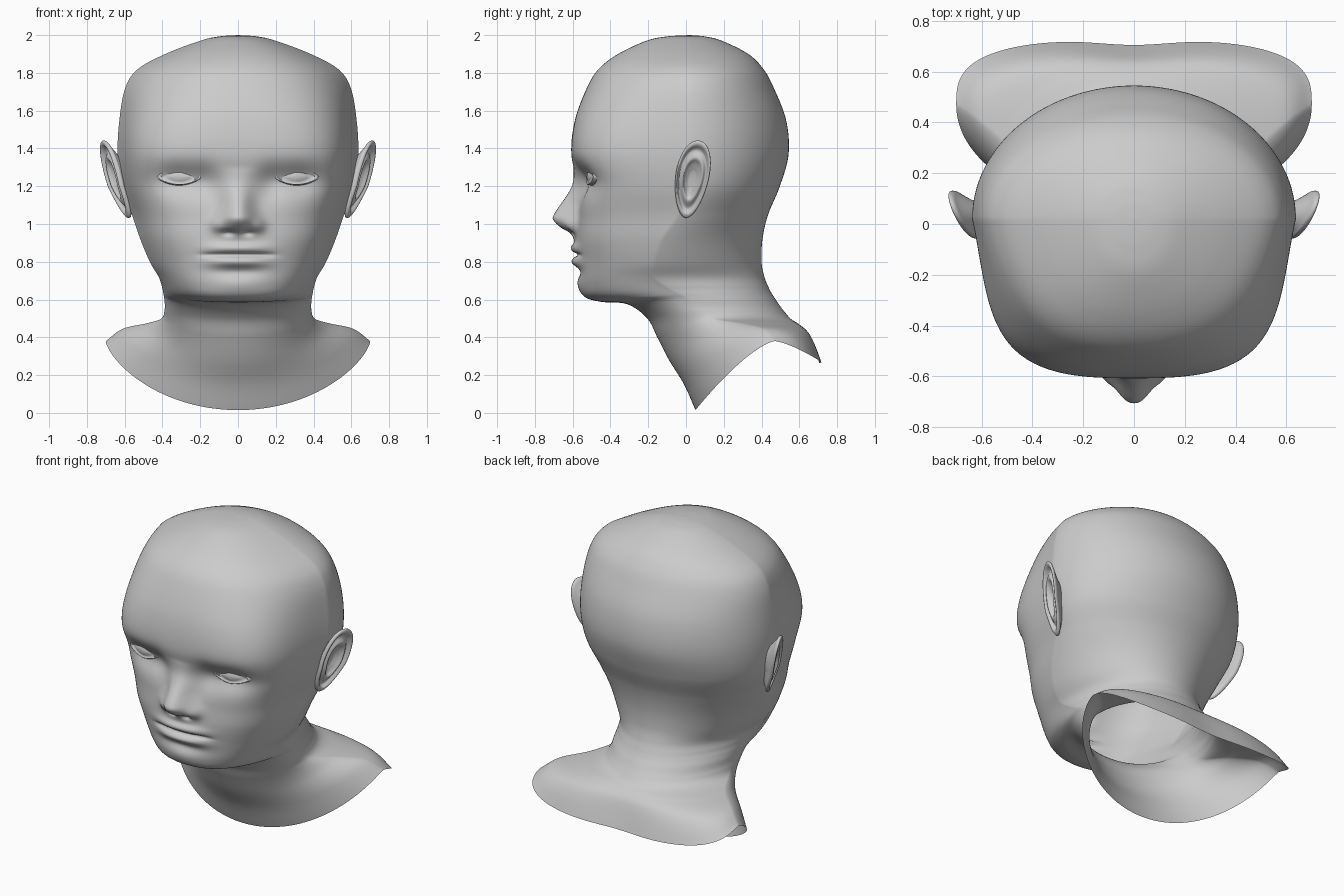
import bpy, bmesh
from math import sin, cos, pi, exp

if "Cube" in bpy.data.objects:
    bpy.data.objects.remove(bpy.data.objects["Cube"])

SIDES, SUB = 240, 14


def catmull(p, q, r, s, t):
    """Smooth interpolation of tuples between q and r."""
    return [0.5 * (2*b + (c-a)*t + (2*a-5*b+4*c-d)*t*t + (3*b-a-3*c+d)*t**3)
            for a, b, c, d in zip(p, q, r, s)]


def smooth_path(keys, sub):
    """Fill in a list of key tuples with smooth steps."""
    ext = [[2*a - b for a, b in zip(keys[0], keys[1])], *keys,
           [2*a - b for a, b in zip(keys[-1], keys[-2])]]
    out = [catmull(*ext[k:k + 4], j / sub) for k in range(len(keys) - 1) for j in range(sub)]
    return out + [keys[-1]]


def bell(v, centre, width, power=2):
    return exp(-abs((v - centre) / width) ** power)


def ramp(v, lo, hi):
    """Smooth step from 0 at lo to 1 at hi."""
    t = min(1, max(0, (v - lo) / (hi - lo)))
    return t * t * (3 - 2 * t)


def loft(name, rings, mirrored, start=None, end=None):
    """Skin a list of closed rings, with optional end points."""
    bm = bmesh.new()
    vs = [[bm.verts.new(p) for p in ring] for ring in rings]
    n = len(rings[0])
    for a, b in zip(vs, vs[1:]):
        for i in range(n):
            j = (i + 1) % n
            bm.faces.new((a[i], a[j], b[j], b[i]))
    for point, ring in ((start, vs[0]), (end, vs[-1])):
        if point:
            c = bm.verts.new(point)
            for i in range(n):
                bm.faces.new((c, ring[i], ring[(i + 1) % n]))
    bmesh.ops.recalc_face_normals(bm, faces=bm.faces)
    me = bpy.data.meshes.new(name)
    bm.to_mesh(me)
    bm.free()
    me.shade_smooth()
    ob = bpy.data.objects.new(name, me)
    bpy.context.collection.objects.link(ob)
    if mirrored:
        ob.modifiers.new("mirror", 'MIRROR')


# Skull sections: z, half width, front y, back y
SKULL = [(2, .002, .018, .022), (1.993, .1, -.1, .1), (1.97, .2, -.21, .19), (1.9, .385, -.36, .33),
         (1.82, .53, -.463, .41), (1.72, .597, -.525, .465), (1.55, .628, -.588, .53),
         (1.37, .637, -.607, .543), (1.2, .615, -.57, .497), (1.05, .562, -.57, .435),
         (.92, .517, -.58, .405), (.8, .467, -.572, .4)]
# Jaw, neck and bust sections: side x, y, z, front y, z, back y
NECK = [(.42, -.17, .72, -.562, .68, .415), (.402, -.1, .665, -.535, .615, .437),
        (.395, -.04, .63, -.45, .588, .455), (.39, .01, .6, -.31, .575, .475),
        (.388, .06, .55, -.205, .5, .51), (.405, .15, .5, -.152, .4, .555),
        (.48, .29, .475, -.09, .28, .605), (.61, .41, .445, -.01, .15, .66),
        (.7, .47, .38, .05, .015, .725)]
KEYS = [(x, .02 - .19 * ramp(z, 1.2, .8), z, f, z, b) for z, x, f, b in SKULL] + NECK

# Nose: z and height of the bridge, tip and base
NOSE = smooth_path([(1.3, 0), (1.2, .035), (1.06, .124), (1.02, .13), (.98, .085), (.95, .033), (.9, 0)], 8)


def nose_height(z):
    for (z0, v0), (z1, v1) in zip(NOSE, NOSE[1:]):
        if z1 <= z <= z0:
            return v0 + (v1 - v0) * (z0 - z) / (z0 - z1)
    return 0


def face_relief(x, z):
    """How far the face comes forward at (x, z)."""
    x = abs(x)
    d = nose_height(z) * bell(x, 0, .075 + .022 * ramp(z, 1.12, 1), 2.3)
    d += .022 * bell(x, .108, .035) * bell(z, .99, .035)     # nostril wings
    d -= .025 * bell(x, .05, .025) * bell(z, .953, .014)     # nostrils
    d -= .05 * bell(x, .31, .14) * bell(z, 1.235, .08)       # eye sockets
    d -= .028 * bell(x, .17, .07) * bell(z, 1.22, .09)       # inner eye corners
    lips = .032 * bell(z, .872, .03) + .034 * bell(z, .8, .03)
    d += bell(x, 0, .155, 2.6) * lips
    d -= .02 * bell(x, 0, .185, 6) * bell(z, .837, .01)      # mouth line
    d -= .012 * bell(x, 0, .13) * bell(z, .745, .028)        # below the lip
    d += .012 * bell(x, 0, .13) * bell(z, .675, .045)        # chin
    return d


def section(key):
    xs, ys, zs, yf, zf, yb = key
    zb = zs - 8 * max(0, .5 - zs) ** 2
    front_power = 2 + bell(zs, 1.35, .33 if zs > 1.35 else .5)
    bust = ramp(zs, .53, .4)
    ring = []
    for i in range(SIDES):
        s, c = sin(2 * pi * i / SIDES), cos(2 * pi * i / SIDES)
        p = front_power if c > 0 else 2 + bust
        r = (abs(s)**p + abs(c)**p) ** (-1 / p)
        t = min(1, abs(c) * r)
        ye, ze = (yf, zf) if c > 0 else (yb, zb)
        x, y, z = xs * s * r, ys + (ye - ys) * t, zs + (ze - zs) * t ** 1.4
        if c > 0:
            x *= 1 - .22 * t * (1 - t) * ramp(zs, .5, .75)
            y -= face_relief(x, z) * ramp(y, -.2, -.4) * ramp(z, .57, .63)
        else:
            y -= .02 * bust * bell(x, 0, .2)
        ring.append((x, y, z))
    return ring


# Head, neck and shoulders as one open shell
loft("head_and_neck", [section(k) for k in smooth_path(KEYS, SUB)], False, start=(0, .02, 2))


# Ears: egg-shaped rings from the inner bowl over the rim to the back
def ear_ring(scale, lift):
    ring = []
    for i in range(72):
        s, c = sin(2 * pi * i / 72), cos(2 * pi * i / 72)
        y = .032 + scale * (.03 * s + (.088 + .015 * s) * c)
        z = 1.237 + scale * .203 * s
        slope = .2 if z > 1.2 else .36
        ring.append((.62 + .38 * (y + .05) + slope * (z - 1.2) + lift, y, z))
    return ring


EAR = [(.2, -.03), (.42, -.012), (.56, .006), (.76, -.012), (.9, .01),
       (1, .006), (.99, -.01), (.85, -.025), (.5, -.07)]
loft("ears", [ear_ring(*e) for e in smooth_path(EAR, 4)], True, start=(.63, .03, 1.237))


# Eyes: almond rings, a raised lid around a shallow eyeball
def almond(scale, y):
    ring = []
    for i in range(48):
        u, v = cos(2 * pi * i / 48), sin(2 * pi * i / 48)
        turn = max(.004 * u, .03 * u) * scale
        ring.append((.31 + .1 * u * scale, y + turn, 1.25 + .038 * v * (1 - .3 * u * u) * scale))
    return ring


EYE = [(1.3, -.48), (1.13, -.521), (1.04, -.524), (.98, -.511), (.6, -.521)]
loft("eyes", [almond(*e) for e in EYE], True, end=(.31, -.526, 1.25))
